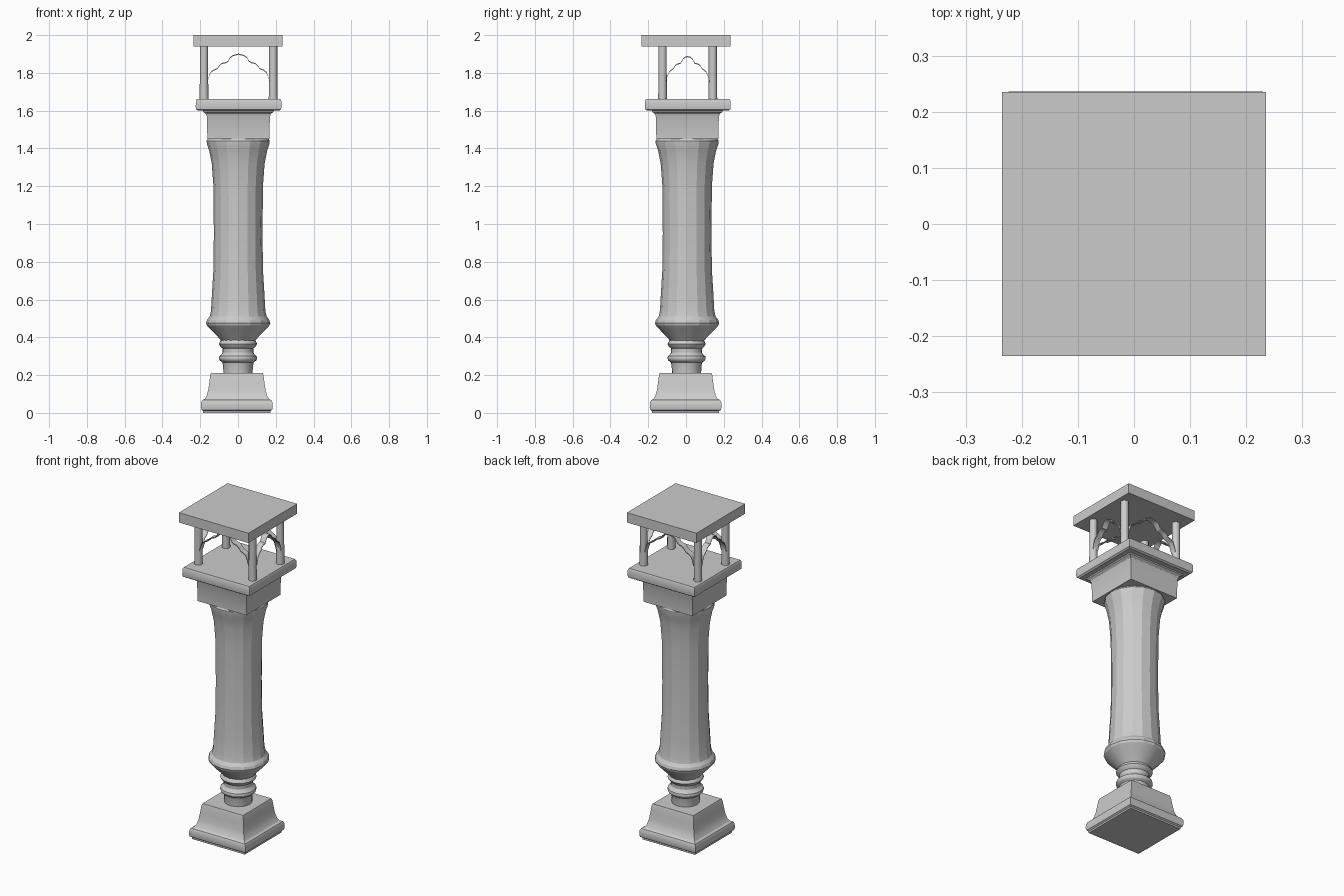
import bpy, bmesh, math

if "Cube" in bpy.data.objects:
    bpy.data.objects.remove(bpy.data.objects["Cube"])


def finish(name, bm, angle=25):
    bmesh.ops.recalc_face_normals(bm, faces=bm.faces)
    me = bpy.data.meshes.new(name)
    bm.to_mesh(me)
    bm.free()
    ob = bpy.data.objects.new(name, me)
    bpy.context.collection.objects.link(ob)
    bpy.ops.object.select_all(action='DESELECT')
    ob.select_set(True)
    bpy.context.view_layer.objects.active = ob
    bpy.ops.object.shade_smooth_by_angle(angle=math.radians(angle))
    return ob


def lathe(name, profile, sides, cx=0, cy=0, square=False, angle=25):
    """Stack rings of (radius, z); square=True reads radius as half-width."""
    bm = bmesh.new()
    k = math.sqrt(2) if square else 1
    off = math.pi / 4 if square else 0
    rings = []
    for r, z in profile:
        rings.append([bm.verts.new((cx + k * r * math.cos(off + math.tau * i / sides),
                                    cy + k * r * math.sin(off + math.tau * i / sides), z))
                      for i in range(sides)])
    for a, b in zip(rings, rings[1:]):
        for i in range(sides):
            j = (i + 1) % sides
            bm.faces.new((a[i], a[j], b[j], b[i]))
    bm.faces.new(rings[0][::-1])
    bm.faces.new(rings[-1])
    return finish(name, bm, angle)


def ribbon(name, half, along_x, cx, cy, width=0.036, thick=0.006):
    """Thin lobed arch spanning two posts."""
    pts = [(-x, z) for x, z in half] + [(x, z) for x, z in half[-2::-1]]
    bm = bmesh.new()
    rows = []
    for x, z in pts:
        row = []
        for d, h in ((-1, 0), (1, 0), (1, -thick), (-1, -thick)):
            w = d * width / 2
            p = (cx + x, cy + w, z + h) if along_x else (cx + w, cy + x, z + h)
            row.append(bm.verts.new(p))
        rows.append(row)
    for a, b in zip(rows, rows[1:]):
        for i in range(4):
            j = (i + 1) % 4
            bm.faces.new((a[i], a[j], b[j], b[i]))
    bm.faces.new(rows[0])
    bm.faces.new(rows[-1])
    return finish(name, bm, 35)


# Square foot with a concave slope
lathe("base", [(.178, 0), (.178, .01), (.187, .016), (.19, .03), (.189, .055), (.183, .067),
               (.170, .074), (.160, .09), (.152, .12), (.146, .16), (.141, .20), (.137, .212)],
      4, -.006, -.002, square=True)

# Turned neck with two rings
lathe("neck", [(.077, .205), (.079, .25), (.084, .268), (.097, .278), (.101, .288), (.099, .30),
               (.087, .31), (.082, .32), (.083, .342), (.094, .352), (.101, .364), (.097, .376),
               (.088, .386)], 20, 0, .003)

# Waisted shaft, flared at both ends
lathe("shaft", [(.085, .375), (.105, .40), (.14, .435), (.165, .462), (.17, .475), (.165, .492),
                (.151, .51), (.144, .54), (.139, .63), (.131, .76), (.129, .95), (.131, 1.2),
                (.140, 1.32), (.154, 1.39), (.166, 1.425), (.167, 1.44), (.160, 1.452)],
      16, .001, .006, angle=20)

# Square capital and abacus
lathe("capital", [(.164, 1.45), (.167, 1.57), (.172, 1.583), (.186, 1.593), (.188, 1.602)],
      4, .002, .007, square=True)
lathe("abacus", [(.215, 1.60), (.225, 1.607), (.227, 1.62), (.226, 1.652), (.221, 1.662)],
      4, .003, .009, square=True)

# Four posts carrying the roof slab
CX, CY, DX, DY = .003, .009, .183, .133
for sx in (-1, 1):
    for sy in (-1, 1):
        lathe("post", [(.024, 1.655), (.023, 1.68), (.022, 1.80), (.022, 1.945)], 12,
              CX + sx * DX, CY + sy * DY, angle=35)
lathe("roof_slab", [(.235, 1.94), (.235, 2.0)], 4, square=True)

# Lobed arches between the posts
wide = [(.165, 1.755), (.156, 1.785), (.147, 1.806), (.133, 1.817), (.112, 1.826), (.102, 1.84),
        (.088, 1.853), (.068, 1.857), (.055, 1.865), (.045, 1.884), (.03, 1.894), (0, 1.902)]
narrow = [(.115, 1.755), (.108, 1.785), (.098, 1.808), (.086, 1.818), (.075, 1.826), (.066, 1.842),
          (.052, 1.851), (.038, 1.853), (.032, 1.864), (.024, 1.878), (.012, 1.887), (0, 1.889)]
for s in (-1, 1):
    ribbon("long_arch", wide, True, CX, CY + s * DY)
    ribbon("short_arch", narrow, False, CX + s * DX, CY)
